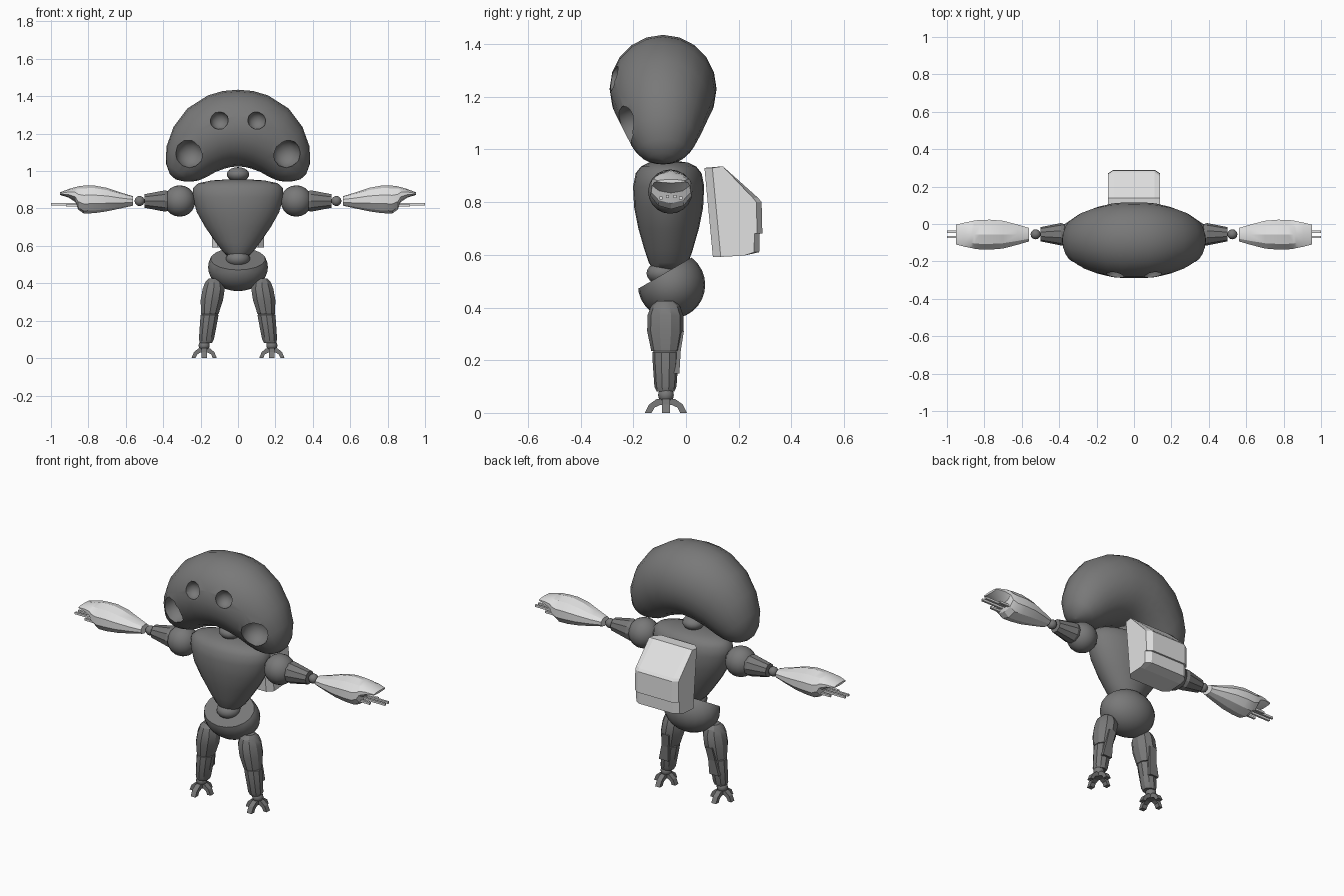
import bpy, bmesh, math
from mathutils import Vector, Matrix

if "Cube" in bpy.data.objects:
    bpy.data.objects.remove(bpy.data.objects["Cube"])


def material(name, v):
    m = bpy.data.materials.new(name)
    m.diffuse_color = (v, v, v, 1)
    m.use_nodes = True
    m.node_tree.nodes["Principled BSDF"].inputs["Base Color"].default_value = m.diffuse_color
    return m


DARK = material("dark grey", 0.19)
LIGHT = material("light grey", 0.75)
YC = -0.06  # depth of the arm and body axis


def finish(name, bm, mat, angle=35):
    bmesh.ops.recalc_face_normals(bm, faces=bm.faces)
    me = bpy.data.meshes.new(name)
    bm.to_mesh(me)
    bm.free()
    me.materials.append(mat)
    ob = bpy.data.objects.new(name, me)
    bpy.context.collection.objects.link(ob)
    bpy.ops.object.select_all(action='DESELECT')
    ob.select_set(True)
    bpy.context.view_layer.objects.active = ob
    if angle:
        bpy.ops.object.shade_smooth_by_angle(angle=math.radians(angle))
    return ob


def loft(name, rings, mat, angle=35):
    """Skin a list of equal-sized point rings and cap both ends."""
    bm = bmesh.new()
    vs = [[bm.verts.new(p) for p in r] for r in rings]
    n = len(vs[0])
    for a, b in zip(vs, vs[1:]):
        for i in range(n):
            j = (i + 1) % n
            bm.faces.new((a[i], a[j], b[j], b[i]))
    bm.faces.new(vs[0])
    bm.faces.new(vs[-1])
    bmesh.ops.remove_doubles(bm, verts=bm.verts, dist=0.0005)
    return finish(name, bm, mat, angle)


def oval(c, u, v, n, phase=0.0):
    """Ring of n points around c spanned by half axes u and v."""
    c, u, v = Vector(c), Vector(u), Vector(v)
    return [c + u * math.cos(t) + v * math.sin(t)
            for t in (2 * math.pi * (i + phase) / n for i in range(n))]


def ball(name, c, r, mat, seg=16, rows=10, scale=(1, 1, 1)):
    bm = bmesh.new()
    bmesh.ops.create_uvsphere(bm, u_segments=seg, v_segments=rows, radius=r)
    bm.transform(Matrix.Translation(c) @ Matrix.Diagonal((*scale, 1)))
    return finish(name, bm, mat, 40)


def box(name, lo, hi, mat):
    (x0, y0, z0), (x1, y1, z1) = lo, hi
    return loft(name, [[(x, y0, z0), (x, y1, z0), (x, y1, z1), (x, y0, z1)]
                       for x in (x0, x1)], mat, 0)


# Bean-shaped head: sections run from the outer to the inner outline
half = [((0, 1.435), (0, 1.025), 0.203), ((0.08, 1.428), (0.035, 1.022), 0.202),
        ((0.16, 1.405), (0.07, 1.014), 0.197), ((0.27, 1.335), (0.12, 0.995), 0.178),
        ((0.345, 1.235), (0.17, 0.967), 0.152), ((0.383, 1.13), (0.21, 0.95), 0.125),
        ((0.385, 1.04), (0.25, 0.943), 0.092), ((0.365, 0.985), (0.29, 0.945), 0.055),
        ((0.336, 0.957), (0.333, 0.955), 0.002)]
sections = [(s, h) for s, hs in ((-1, half[:0:-1]), (1, half)) for h in hs]
rings = []
for s, ((xo, zo), (xi, zi), ry) in sections:
    mid = Vector((s * (xo + xi) / 2, -0.087, (zo + zi) / 2))
    rings.append(oval(mid, Vector((s * xo, -0.087, zo)) - mid, (0, ry, 0), 20))
head = loft("head", rings, DARK, 0)

# Eye and cheek sockets carved into the face
for s in (-1, 1):
    for x, y, z, r in ((0.1, -0.272, 1.27, 0.05), (0.258, -0.21, 1.095, 0.078)):
        bm = bmesh.new()
        bmesh.ops.create_icosphere(bm, subdivisions=2, radius=r)
        bm.transform(Matrix.Translation((s * x, y, z)))
        cutter = finish("socket_cutter", bm, DARK, 0)
        cutter.hide_render = True
        mod = head.modifiers.new("socket", 'BOOLEAN')
        mod.operation, mod.solver, mod.object = 'DIFFERENCE', 'EXACT', cutter
        bpy.context.view_layer.objects.active = head
        bpy.ops.object.modifier_apply(modifier=mod.name)
        bpy.data.objects.remove(cutter)
bpy.ops.object.select_all(action='DESELECT')
head.select_set(True)
bpy.context.view_layer.objects.active = head
bpy.ops.object.shade_smooth_by_angle(angle=math.radians(38))

# Neck, tapered torso and waist joint
ball("neck", (0, -0.07, 0.982), 0.06, DARK, scale=(1, 1, 0.65))
torso = [(0.545, 0.055, 0.06), (0.57, 0.082, 0.075), (0.62, 0.12, 0.092),
         (0.70, 0.175, 0.115), (0.78, 0.22, 0.131), (0.86, 0.243, 0.135),
         (0.91, 0.24, 0.125), (0.935, 0.212, 0.105), (0.95, 0.14, 0.075),
         (0.956, 0.05, 0.03)]
loft("torso", [oval((0, -0.066, z), (rx, 0, 0), (0, ry, 0), 24) for z, rx, ry in torso],
     DARK, 45)
ball("waist", (0, -0.085, 0.53), 0.065, DARK, scale=(1, 1, 0.7))

# Pelvis bowl sliced by a plane that slopes down to the front
bm = bmesh.new()
bmesh.ops.create_uvsphere(bm, u_segments=20, v_segments=14, radius=0.128)
bm.transform(Matrix.Translation((0, -0.055, 0.486)) @ Matrix.Diagonal((1.25, 1, 1, 1)))
cut = bmesh.ops.bisect_plane(bm, geom=bm.verts[:] + bm.edges[:] + bm.faces[:],
                             plane_co=(0, -0.0725, 0.535), plane_no=(0, -0.505, 0.863),
                             clear_outer=True)
bmesh.ops.holes_fill(bm, edges=[e for e in bm.edges if e.is_boundary])
finish("pelvis", bm, DARK, 40)

# Backpack: side profile with narrower front and back at the outer edges
pack = [(0.07, 0.93), (0.14, 0.936), (0.275, 0.815), (0.287, 0.80), (0.29, 0.68),
        (0.28, 0.68), (0.278, 0.61), (0.22, 0.597), (0.102, 0.592)]
shrink = lambda y: y + (0.03 if y < 0.12 else -0.02 if y > 0.25 else 0)
loft("backpack", [[(x, shrink(y) if abs(x) > 0.12 else y, z) for y, z in pack]
                  for x in (-0.14, -0.11, 0.11, 0.14)], LIGHT, 0)

for s, side in ((-1, "left"), (1, "right")):
    # Shoulder, upper arm and elbow
    ball(side + "_shoulder", (s * 0.312, YC, 0.84), 0.084, DARK)
    loft(side + "_upper_arm", [oval((s * x, YC + 0.005, 0.84), (0, r, 0), (0, 0, r), 10)
                               for x, r in ((0.36, 0.05), (0.39, 0.06), (0.50, 0.038))], DARK, 25)
    ball(side + "_elbow", (s * 0.526, YC + 0.005, 0.84), 0.027, DARK, 12, 8)

    # Forearm gauntlet that opens into a hood over the fingers
    arm = [(0.562, 0.866, 0.815, 0.038), (0.62, 0.883, 0.802, 0.056),
           (0.70, 0.91, 0.785, 0.078), (0.77, 0.923, 0.775, 0.084),
           (0.825, 0.922, 0.773, 0.083), (0.855, 0.918, 0.795, 0.079),
           (0.87, 0.914, 0.835, 0.075), (0.905, 0.904, 0.858, 0.068),
           (0.953, 0.886, 0.873, 0.055)]
    loft(side + "_forearm", [oval((s * x, YC + 0.003, (t + b) / 2), (0, ry, 0),
                                  (0, 0, (t - b) / 2), 10, 0.5) for x, t, b, ry in arm], LIGHT, 25)
    for y, end, z in ((-0.042, 1.0, 0.822), (-0.07, 1.0, 0.822),
                      (-0.095, 0.92, 0.816), (-0.02, 0.92, 0.816)):
        box(side + "_finger", (s * 0.82, y - 0.006, z - 0.006),
            (s * end, y + 0.006, z + 0.006), LIGHT)

    # Thigh and shin, leaning outward toward the foot
    thigh = [(0.425, 0.128, 0.03), (0.405, 0.128, 0.05), (0.37, 0.13, 0.062),
             (0.31, 0.14, 0.063), (0.235, 0.151, 0.049)]
    loft(side + "_thigh", [oval((s * x, -0.078, z), (r, 0, 0), (0, r * 1.1, 0), 10, 0.5)
                           for z, x, r in thigh], DARK, 25)
    shin = [(0.24, 0.151, 0.04), (0.23, 0.152, 0.05), (0.20, 0.156, 0.049),
            (0.10, 0.169, 0.042), (0.082, 0.171, 0.034)]
    loft(side + "_shin", [oval((s * x, -0.078, z), (r, 0, 0), (0, r, 0), 10, 0.5)
                          for z, x, r in shin], DARK, 25)
    # Raised plate down the back of the leg
    loft(side + "_calf_plate", [[(s * (x + dx), y, z) for dx, y in
                                 ((-w, -0.06), (w, -0.06), (w, yb), (-w, yb))]
                                for z, x, w, yb in ((0.31, 0.14, 0.022, -0.008),
                                                    (0.235, 0.151, 0.022, -0.02),
                                                    (0.15, 0.163, 0.03, -0.025))], DARK, 0)

    # Ankle and four arched toes
    ankle = Vector((s * 0.181, -0.076, 0))
    ball(side + "_ankle", ankle + Vector((0, 0, 0.068)), 0.03, DARK, 12, 8)
    for k in range(4):
        d = Vector((math.cos(k * math.pi / 2), math.sin(k * math.pi / 2), 0))
        w = Vector((-d.y, d.x, 0)) * 0.015
        reach = 0.068 if k % 2 == 0 else 0.08
        arch = [(0.0, 0.056, 0.0, 0.03), (0.45, 0.052, 0.28, 0.03),
                (0.8, 0.032, 0.55, 0.02), (1.0, 0.0, 0.68, 0.0)]
        loft(side + "_toe", [[ankle + d * reach * a - w + Vector((0, 0, za)),
                              ankle + d * reach * a + w + Vector((0, 0, za)),
                              ankle + d * reach * b + w + Vector((0, 0, zb)),
                              ankle + d * reach * b - w + Vector((0, 0, zb))]
                             for a, za, b, zb in arch], DARK, 0)
